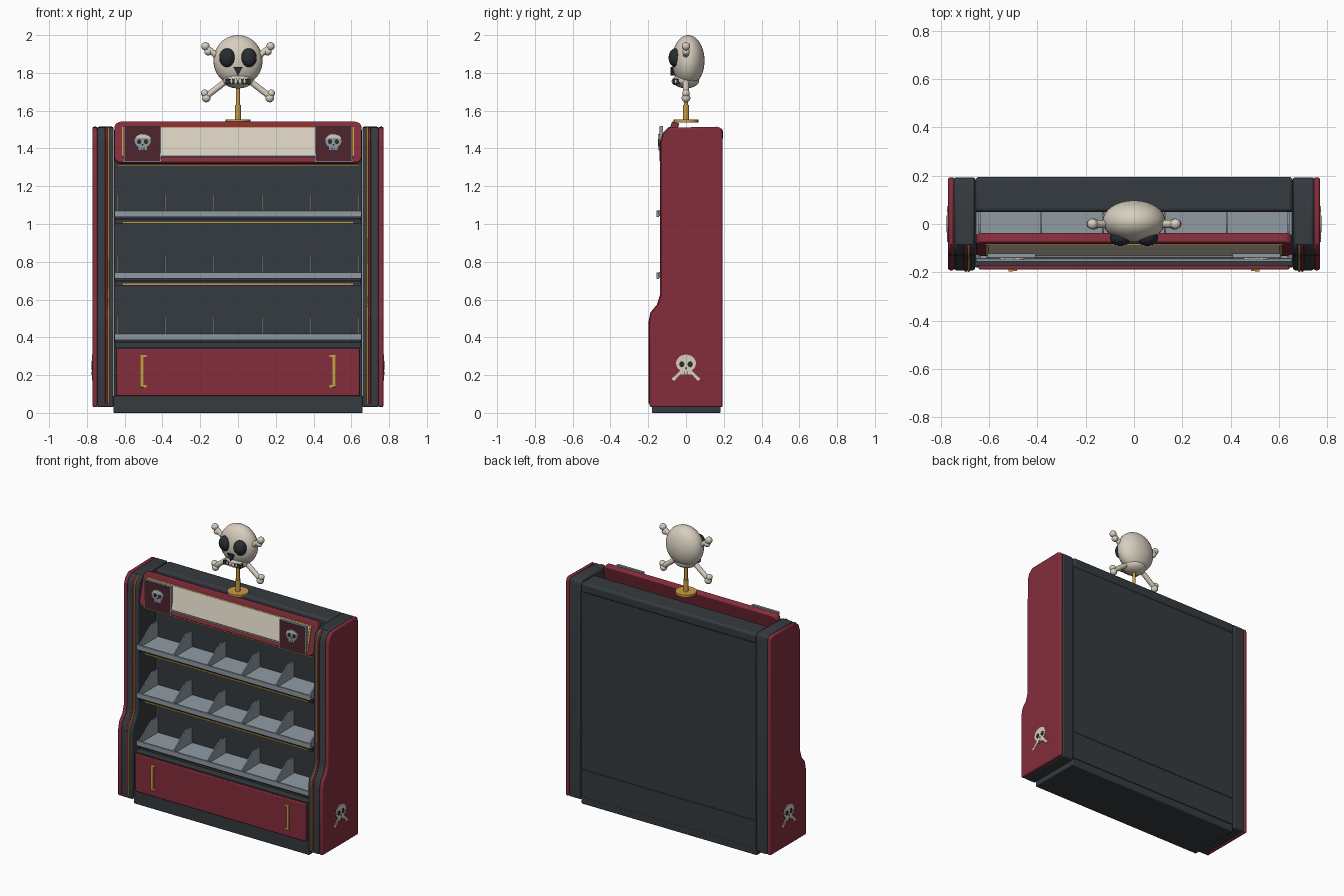
import bpy, bmesh, math
from mathutils import Vector

if "Cube" in bpy.data.objects:
    bpy.data.objects.remove(bpy.data.objects["Cube"])


def material(name, r, g, b):
    m = bpy.data.materials.new(name)
    m.use_nodes = True
    m.diffuse_color = (r, g, b, 1)
    m.node_tree.nodes["Principled BSDF"].inputs["Base Color"].default_value = (r, g, b, 1)
    return m


RED = material("deep red", .23, .026, .045)
DARK = material("charcoal", .036, .043, .05)
STEEL = material("blue grey", .28, .33, .37)
CREAM = material("bone cream", .68, .62, .52)
GOLD = material("gold", .6, .34, .06)
MAROON = material("dark maroon", .075, .018, .026)
INK = material("eye black", .02, .026, .032)


def finish(ob, mat, bevel=0, smooth=False):
    ob.data.materials.append(mat)
    if bevel:
        mod = ob.modifiers.new("Bevel", 'BEVEL')
        mod.width, mod.segments = bevel, 3
        mod.limit_method, mod.angle_limit = 'ANGLE', math.radians(50)
    if smooth or bevel:
        bpy.ops.object.select_all(action='DESELECT')
        ob.select_set(True)
        bpy.context.view_layer.objects.active = ob
        bpy.ops.object.shade_smooth_by_angle(angle=math.radians(35))
    return ob


def prism(name, pts, axis, a, b, mat, bevel=0):
    """Extrude an outline: (y, z) points along x, or (x, z) points along y."""
    place = (lambda u, v, t: (t, u, v)) if axis == 'x' else (lambda u, v, t: (u, t, v))
    bm = bmesh.new()
    n = len(pts)
    ends = [[bm.verts.new(place(u, v, t)) for u, v in pts] for t in (a, b)]
    for ring in ends:
        bm.faces.new(ring)
    for i in range(n):
        j = (i + 1) % n
        bm.faces.new((ends[0][i], ends[0][j], ends[1][j], ends[1][i]))
    bmesh.ops.recalc_face_normals(bm, faces=bm.faces)
    me = bpy.data.meshes.new(name)
    bm.to_mesh(me)
    bm.free()
    ob = bpy.data.objects.new(name, me)
    bpy.context.collection.objects.link(ob)
    return finish(ob, mat, bevel)


def box(name, x0, x1, y0, y1, z0, z1, mat, bevel=0):
    return prism(name, [(x0, z0), (x1, z0), (x1, z1), (x0, z1)], 'y', y0, y1, mat, bevel)


def ball(name, loc, size, mat):
    bpy.ops.mesh.primitive_uv_sphere_add(segments=32, ring_count=20, location=loc)
    ob = bpy.context.object
    ob.name, ob.scale = name, size
    return finish(ob, mat, smooth=True)


def rod(name, p, q, r, mat):
    p, q = Vector(p), Vector(q)
    bpy.ops.mesh.primitive_cylinder_add(vertices=20, radius=r, depth=(q - p).length, location=(p + q) / 2)
    ob = bpy.context.object
    ob.name = name
    ob.rotation_euler = (q - p).to_track_quat('Z', 'Y').to_euler()
    return finish(ob, mat, smooth=True)


def tube(name, pts, r, mat):
    cu = bpy.data.curves.new(name, 'CURVE')
    cu.dimensions, cu.bevel_depth, cu.bevel_resolution, cu.use_fill_caps = '3D', r, 2, True
    sp = cu.splines.new('POLY')
    sp.points.add(len(pts) - 1)
    for point, co in zip(sp.points, pts):
        point.co = (*co, 1)
    ob = bpy.data.objects.new(name, cu)
    bpy.context.collection.objects.link(ob)
    cu.materials.append(mat)


def oval(cu, cv, ru, rv, n=20):
    return [(cu + ru * math.cos(i * math.tau / n), cv + rv * math.sin(i * math.tau / n)) for i in range(n)]


def rounded(w, h, r):
    pts = []
    for k, (sx, sz) in enumerate([(1, 1), (-1, 1), (-1, -1), (1, -1)]):
        for i in range(6):
            t = (k + i / 5) * math.pi / 2
            pts.append((sx * (w - r) + r * math.cos(t), sz * (h - r) + r * math.sin(t)))
    return pts


# Side panels: charcoal core, red outer skin, trim along the front edge
front = [(-.192, .48), (-.182, .53), (-.148, .57), (-.132, .62), (-.13, 1.44), (-.117, 1.48), (-.085, 1.51)]
outline = [(.193, .03), (-.192, .03)] + front + [(.165, 1.515), (.187, 1.507), (.193, 1.48)]
for s, side in ((-1, "right"), (1, "left")):
    prism(side + "_side_core", outline, 'x', s * .658, s * .746, DARK, .01)
    prism(side + "_side_skin", outline, 'x', s * .744, s * .77, RED, .009)
    edge = [(-.192, .05)] + front
    tube(side + "_red_trim", [(s * .697, y, z) for y, z in edge], .006, RED)
    tube(side + "_gold_trim", [(s * .685, y - .002, z) for y, z in edge], .005, GOLD)

# Cabinet: plinth, back, top cap
box("plinth", -.66, .66, -.18, .183, 0, .09, DARK, .006)
box("lower_body", -.657, .657, -.172, .185, .085, .35, DARK)
box("lower_back_panel", -.657, .657, .17, .188, .05, .235, DARK, .003)
box("upper_back_panel", -.657, .657, .05, .188, .24, 1.46, DARK, .003)
box("top_cap", -.657, .657, .05, .195, 1.44, 1.507, DARK, .015)

# Drawer front with bracket handles
box("drawer_front", -.643, .643, -.188, -.165, .09, .342, RED, .005)
for s, side in ((-1, "right"), (1, "left")):
    box(side + "_handle", s * .51 - .01, s * .51 + .01, -.197, -.186, .135, .305, GOLD, .003)
    for z in (.135, .295):
        box(side + "_handle_foot", s * .502 - .018, s * .502 + .018, -.195, -.186, z, z + .012, GOLD)

# Shelf trays with lip, dividers and gold line beneath
for level, z in zip(("low", "middle", "high"), (.385, .71, 1.037)):
    box(level + "_shelf_floor", -.655, .655, -.145, .05, z + .005, z + .015, STEEL)
    box(level + "_shelf_lip", -.655, .655, -.157, -.143, z, z + .034, STEEL, .003)
    box(level + "_shelf_support", -.65, .65, -.12, .05, z - .035, z + .004, DARK)
    box(level + "_shelf_rail", -.65, .65, -.135, -.12, z - .016, z - .008, DARK)
    if level != "low":
        box(level + "_gold_line", -.61, .61, -.126, -.119, z - .034, z - .026, GOLD)
    wall = [(-.143, z + .015), (.048, z + .015), (.048, z + .122), (0, z + .122), (-.03, z + .112), (-.143, z + .034)]
    for i in range(6):
        x = -.64 + i * .256
        prism(level + "_divider", wall, 'x', x - .004, x + .004, STEEL)

# Header sign, leaning back
def lean(ob):
    ob.location = (0, -.085, 1.43)
    ob.rotation_euler.x = -.27


lean(prism("header_board", rounded(.655, .112, .035), 'y', -.02, .02, RED, .006))
lean(prism("header_gold_frame", rounded(.615, .08, .004), 'y', -.025, -.019, GOLD))
lean(prism("header_panel", rounded(.603, .074, .004), 'y', -.029, -.02, CREAM))
lean(box("header_ledge", -.61, .61, -.034, -.02, -.085, -.077, STEEL))
box("header_gold_line", -.64, .64, -.112, -.104, 1.308, 1.315, GOLD)


# Flat skull emblem on a plane across the given axis
def emblem(name, axis, t, s, cu, cv, k, mat, bones):
    def layer(part, pts, lift, m):
        prism(name + part, [(cu + k * u, cv + k * v) for u, v in pts], axis, t, t + s * lift, m)
    layer("_head", oval(0, .2, .85, .75), .005, mat)
    layer("_jaw", [(-.45, -.2), (-.45, -.75), (.45, -.75), (.45, -.2)], .005, mat)
    for d in (-1, 1):
        layer("_eye", oval(d * .36, .12, .22, .26), .007, INK)
        layer("_tooth_gap", [(d * .15 - .04, -.8), (d * .15 + .04, -.8), (d * .15 + .04, -.5), (d * .15 - .04, -.5)], .006, INK)
        if bones:
            layer("_bone", [(d * .2, -.5), (d * .45, -.35), (d * 1.1, -1.05), (d * .95, -1.2)], .004, mat)
            layer("_bone_end", oval(d * 1.03, -1.12, .17, .15, 12), .0045, mat)
    layer("_nose", [(-.12, -.15), (.12, -.15), (0, -.35)], .007, INK)
    if not bones:
        layer("_hat", [(-1, .35), (-.5, .75), (.1, .95), (.6, .8), (1, .4), (.4, .5), (-.4, .5)], .009, CREAM)


for s, side in ((-1, "right"), (1, "left")):
    a, b = sorted((s * .408, s * .606))
    box(side + "_sign_plate", a, b, -.138, -.122, 1.328, 1.52, STEEL)
    box(side + "_sign_face", a + .005, b - .005, -.141, -.137, 1.333, 1.515, MAROON)
    emblem(side + "_sign_skull", 'y', -.14, -1, s * .505, 1.43, .05, STEEL, False)
    emblem(side + "_panel_skull", 'x', s * .769, s, 0, .25, .062, CREAM, True)

# Topper stand
rod("topper_base", (0, 0, 1.537), (0, 0, 1.552), .066, GOLD)
rod("topper_sleeve", (0, 0, 1.55), (0, 0, 1.63), .016, GOLD)
rod("topper_post", (0, 0, 1.62), (0, 0, 1.75), .011, GOLD)

# Topper skull
ball("skull", (0, .012, 1.865), (.13, .086, .135), CREAM)
ball("jaw", (0, 0, 1.76), (.08, .07, .042), CREAM)
for s in (-1, 1):
    ball("eye_socket", (s * .056, -.056, 1.88), (.043, .036, .05), INK)
prism("nose_hole", [(-.024, 1.83), (.024, 1.83), (0, 1.785)], 'y', -.083, -.04, INK)
box("mouth_line", -.066, .066, -.068, -.03, 1.742, 1.768, INK)
for i in range(6):
    x = (i - 2.5) * .023
    ball("tooth", (x, -.066 + abs(x) * .2, 1.755), (.0095, .012, .018), CREAM)

# Crossed bones with paired knuckles
for s in (-1, 1):
    rod("bone", (-s * .165, 0, 1.932), (s * .165, 0, 1.678), .016, CREAM)
    ball("upper_knuckle", (s * .172, 0, 1.941), (.022, .022, .022), CREAM)
    ball("upper_knuckle", (s * .158, 0, 1.912), (.02, .02, .02), CREAM)
    ball("lower_knuckle", (s * .168, 0, 1.667), (.023, .023, .023), CREAM)
    ball("lower_knuckle", (s * .176, 0, 1.692), (.02, .02, .02), CREAM)
